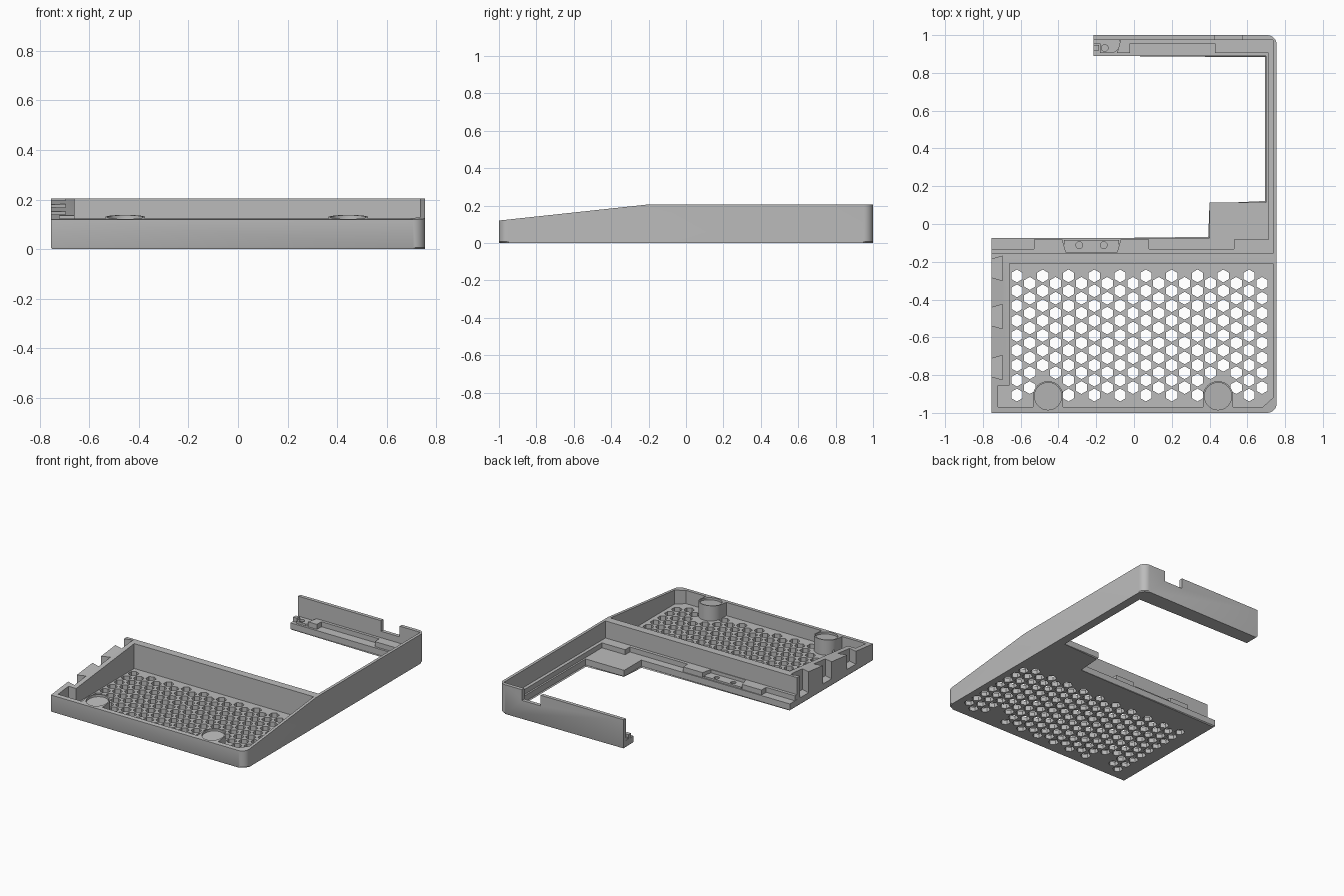
import bpy, bmesh, math

if "Cube" in bpy.data.objects:
    bpy.data.objects.remove(bpy.data.objects["Cube"])

grey = bpy.data.materials.new("plain_grey")
grey.diffuse_color = (0.5, 0.5, 0.5, 1)
grey.use_nodes = True
grey.node_tree.nodes["Principled BSDF"].inputs["Base Color"].default_value = grey.diffuse_color


def slope(y):
    """Height of the sloping rim."""
    return 0.12 + 0.085 * (y + 1) / 0.79


def arc(cx, cy, r, a0, a1, n):
    return [(cx + r * math.cos(math.radians(a0 + (a1 - a0) * i / n)),
             cy + r * math.sin(math.radians(a0 + (a1 - a0) * i / n))) for i in range(n + 1)]


def box(x0, x1, y0, y1):
    return [(x0, y0), (x1, y0), (x1, y1), (x0, y1)]


def prism(name, outlines, z0, z1, bevel=0):
    """Extrude counter-clockwise outlines; z0 may be a function of y."""
    bm = bmesh.new()
    for pts in outlines:
        low = [bm.verts.new((x, y, z0(y) if callable(z0) else z0)) for x, y in pts]
        high = [bm.verts.new((x, y, z1)) for x, y in pts]
        bottom = bm.faces.new(low[::-1])
        bm.faces.new(high)
        for i in range(len(pts)):
            j = (i + 1) % len(pts)
            bm.faces.new((low[i], low[j], high[j], high[i]))
        if bevel:
            bmesh.ops.bevel(bm, geom=list(bottom.edges), offset=bevel, segments=1,
                            affect='EDGES', profile=0.5)
    bmesh.ops.recalc_face_normals(bm, faces=bm.faces)
    me = bpy.data.meshes.new(name)
    bm.to_mesh(me)
    bm.free()
    me.materials.append(grey)
    ob = bpy.data.objects.new(name, me)
    bpy.context.collection.objects.link(ob)
    return ob


def combine(ob, tool, op='DIFFERENCE'):
    """Apply a boolean and remove the tool."""
    mod = ob.modifiers.new("cut", 'BOOLEAN')
    mod.object, mod.operation, mod.solver = tool, op, 'EXACT'
    bpy.context.view_layer.update()
    deps = bpy.context.evaluated_depsgraph_get()
    me = bpy.data.meshes.new_from_object(ob.evaluated_get(deps))
    ob.modifiers.clear()
    ob.data = me
    bpy.data.objects.remove(tool)


# Whole footprint: tray, side rail, back arm and inner ledge
footprint = ([(-0.755, -1)] + arc(0.705, -0.95, 0.05, -90, 0, 8)
             + arc(0.705, 0.95, 0.05, 0, 90, 8)
             + [(-0.215, 1), (-0.215, 0.89), (0.70, 0.89), (0.70, 0.115),
                (0.40, 0.115), (0.40, -0.075), (-0.755, -0.075)])
body = prism("case_body", [footprint], 0, 0.205, bevel=0.007)

# Tray pocket, and the open space above the ledges
pocket = [(-0.72, -0.97), (0.68, -0.97), (0.735, -0.92), (0.735, -0.21),
          (-0.66, -0.21), (-0.66, -0.855), (-0.72, -0.855)]
combine(body, prism("pocket", [pocket], 0.03, 0.4))
combine(body, prism("ledge_space", [box(-1, 0.735, -0.155, 0.975)], 0.05, 0.4))

# Foot sockets standing against the front wall
feet = [(-0.455, -0.912), (0.445, -0.912)]
for cx, cy in feet:
    shape = [(cx - 0.08, -0.985), (cx + 0.08, -0.985)] + arc(cx, cy, 0.08, 0, 180, 20)
    combine(body, prism("socket", [shape], 0.02, 0.19), 'UNION')

# Sloping front rim
combine(body, prism("slope_cut", [box(-1, 1, -1.2, -0.21)], slope, 0.5))
for cx, cy in feet:
    combine(body, prism("recess", [arc(cx, cy, 0.072, 0, 348.75, 31)],
                        lambda y: slope(y) - 0.015, 0.5))

# Dovetail slots in the left wall
slots = [[(-0.80, y - 0.035), (-0.695, y - 0.065), (-0.695, y + 0.065), (-0.80, y + 0.035)]
         for y in (-0.235, -0.49, -0.76)]
combine(body, prism("slots", slots, 0.05, 0.4))

# Port notch in the back wall
combine(body, prism("port", [box(0.43, 0.575, 0.94, 1.1)], 0.13, 0.4))

# Honeycomb vents, left out around the sockets
vents = []
for col in range(20):
    x = -0.62 + 0.0683 * col
    for row in range(9 - col % 2):
        y = -0.275 - 0.0788 * (row + 0.5 * (col % 2))
        if all(math.hypot(x - cx, y - cy) > 0.095 for cx, cy in feet):
            vents.append(arc(x, y, 0.034, 30, 330, 5))
combine(body, prism("vents", vents, -0.1, 0.06))

# Raised lip along the inner ledge, with wide tabs
lip = [(-0.754, -0.156), (0.736, -0.156), (0.736, -0.082), (0.53, -0.082), (0.53, -0.133),
       (0.08, -0.133), (0.08, -0.082), (-0.07, -0.082), (-0.09, -0.15), (-0.36, -0.15),
       (-0.38, -0.082), (-0.53, -0.082), (-0.53, -0.133), (-0.754, -0.133)]
prism("ledge_lip", [lip], 0.045, 0.085)

# Joint plate with two pin holes
joint = prism("joint_plate", [box(-0.37, -0.08, -0.152, -0.084)], 0.045, 0.062)
combine(joint, prism("pins", [arc(x, -0.112, 0.018, 0, 337.5, 15) for x in (-0.29, -0.16)],
                     0.052, 0.2))

# Raised lip along the side rail and the back arm
rail = [(0.712, -0.09), (0.737, -0.09), (0.737, 0.977), (-0.07, 0.977), (-0.09, 0.905),
        (-0.02, 0.905), (-0.02, 0.955), (0.43, 0.955), (0.43, 0.905), (0.712, 0.905)]
prism("rail_lip", [rail], 0.045, 0.085)

# Joint block on the arm tip, with pin hole and small lug
tip = prism("arm_joint", [[(-0.18, 0.905), (-0.11, 0.905), (-0.075, 0.93), (-0.075, 0.976),
                           (-0.214, 0.976), (-0.214, 0.955), (-0.18, 0.955)]], 0.045, 0.065)
combine(tip, prism("pin", [arc(-0.155, 0.932, 0.018, 0, 337.5, 15)], 0.052, 0.2))
prism("arm_lug", [box(-0.214, -0.185, 0.918, 0.947)], 0.045, 0.08)

# Smooth the rounded corners, keep the edges sharp
for ob in bpy.context.scene.objects:
    ob.select_set(True)
    bpy.context.view_layer.objects.active = ob
bpy.ops.object.shade_smooth_by_angle(angle=math.radians(30))
